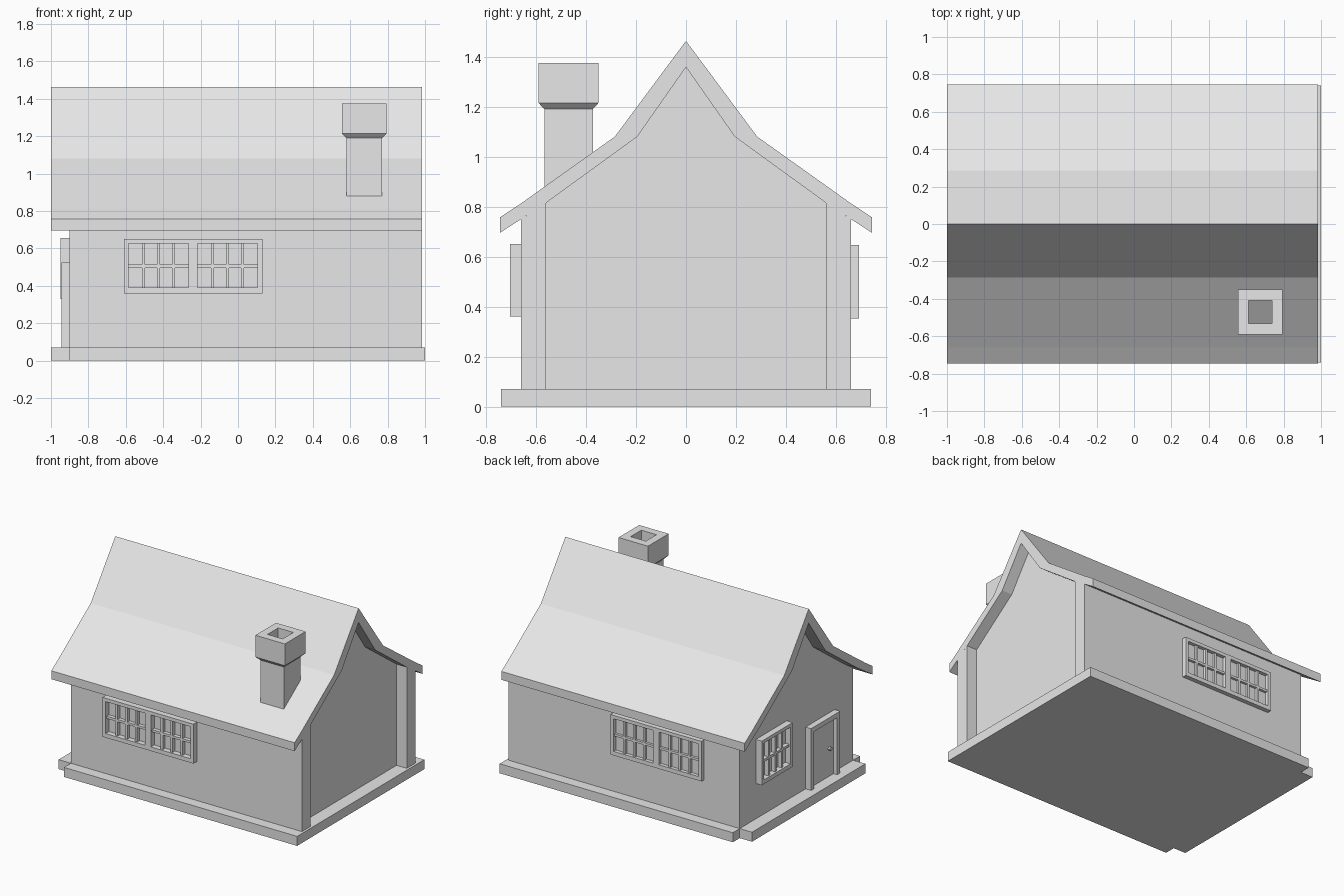
import bpy, bmesh, math
from mathutils import Matrix, Vector

cube = bpy.data.objects.get("Cube")
if cube:
    bpy.data.objects.remove(cube, do_unlink=True)

grey = bpy.data.materials.new("plain grey")
grey.use_nodes = True
grey.diffuse_color = (0.8, 0.8, 0.8, 1)
grey.node_tree.nodes["Principled BSDF"].inputs["Base Color"].default_value = (0.8, 0.8, 0.8, 1)


def finish(name, bm, matrix=None):
    bmesh.ops.recalc_face_normals(bm, faces=bm.faces)
    mesh = bpy.data.meshes.new(name)
    bm.to_mesh(mesh)
    bm.free()
    mesh.materials.append(grey)
    obj = bpy.data.objects.new(name, mesh)
    if matrix:
        obj.matrix_world = matrix
    bpy.context.collection.objects.link(obj)
    return obj


def add_box(bm, x, y, z):
    size = Matrix.Diagonal((x[1] - x[0], y[1] - y[0], z[1] - z[0], 1))
    mid = Matrix.Translation([(a + b) / 2 for a, b in (x, y, z)])
    bmesh.ops.create_cube(bm, size=1, matrix=mid @ size)


def prism(name, points, direction):
    """Extrude a flat outline along a direction."""
    bm = bmesh.new()
    face = bm.faces.new([bm.verts.new(p) for p in points])
    out = bmesh.ops.extrude_face_region(bm, geom=[face])
    moved = [v for v in out["geom"] if isinstance(v, bmesh.types.BMVert)]
    bmesh.ops.translate(bm, vec=Vector(direction), verts=moved)
    return finish(name, bm)


def mirrored(half):
    """Complete a half outline that runs from the ridge outwards."""
    return [(-y, z) for y, z in reversed(half) if y > 0] + half


# Floor slab with two notched corners
half = [(1, 0.74), (-0.9, 0.74), (-0.9, 0.66), (-1, 0.66)]
slab = half + [(x, -y) for x, y in reversed(half)]
prism("floor_slab", [(x, y, 0) for x, y in slab], (0, 0, 0.07))

# Roof shell
outer = [(0, 1.463), (0.285, 1.08), (0.66, 0.813), (0.745, 0.757)]
inner = [(0, 1.358), (0.195, 1.08), (0.56, 0.815), (0.745, 0.695)]
ring = mirrored(outer) + mirrored(inner)[::-1]
prism("roof", [(-1, y, z) for y, z in ring], (1.983, 0, 0))

# Walls reaching up to the underside of the roof
section = mirrored(inner[:3] + [(0.66, 0.75), (0.66, 0.07)])
prism("walls", [(-0.9, y, z) for y, z in section], (1.8, 0, 0))
for side, name in ((-1, "front_pilaster"), (1, "back_pilaster")):
    post = [(0.56, 0.07), (0.66, 0.07), (0.66, 0.75), (0.56, 0.815)]
    prism(name, [(0.9, side * y, z) for y, z in post], (0.083, 0, 0))

# Chimney: square rings lofted up the outside and down the flue
bm = bmesh.new()
loops = []
for w, d, z in ((0.095, 0.097, 0.8), (0.095, 0.097, 1.19), (0.12, 0.12, 1.215),
                (0.12, 0.12, 1.375), (0.062, 0.062, 1.375), (0.062, 0.062, 0.9)):
    loops.append([bm.verts.new((0.675 + w * a, -0.47 + d * b, z))
                  for a, b in ((-1, -1), (1, -1), (1, 1), (-1, 1))])
for low, high in zip(loops, loops[1:]):
    for i in range(4):
        j = (i + 1) % 4
        bm.faces.new((low[i], low[j], high[j], high[i]))
bm.faces.new(loops[0])
bm.faces.new(loops[-1])
finish("chimney", bm)


def window(name, matrix, width, z, depth, sashes, cols=4, rows=2):
    """Framed window in the local xz plane, facing local -y."""
    bm = bmesh.new()
    rim, mullion, bar = 0.025, 0.048, 0.017
    h = width / 2
    face = (-depth, 0.01)
    for x in ((-h, -h + rim), (h - rim, h)):
        add_box(bm, x, face, z)
    for zz in ((z[0], z[0] + rim + 0.005), (z[1] - rim, z[1])):
        add_box(bm, (-h + rim, h - rim), face, zz)
    # Glass backing
    add_box(bm, (-h + rim, h - rim), (-0.006, 0.01), (z[0] + rim, z[1] - rim))
    # Sashes with glazing bars set back from the frame
    pane = (width - 2 * rim - mullion * (sashes - 1)) / sashes
    bars = (-depth * 0.75, 0)
    low, high = z[0] + rim, z[1] - rim
    for s in range(sashes):
        x0 = -h + rim + s * (pane + mullion)
        if s:
            add_box(bm, (x0 - mullion, x0), face, (low, high))
        for c in range(1, cols):
            x = x0 + pane * c / cols
            add_box(bm, (x - bar / 2, x + bar / 2), bars, (low, high))
        for r in range(1, rows):
            zz = low + (high - low) * r / rows
            add_box(bm, (x0, x0 + pane), bars, (zz - bar / 2, zz + bar / 2))
    finish(name, bm, matrix)


def on_wall(x, y, degrees):
    return Matrix.Translation((x, y, 0)) @ Matrix.Rotation(math.radians(degrees), 4, "Z")


window("front_window", on_wall(-0.24, -0.66, 0), 0.74, (0.36, 0.65), 0.045, 2)
window("back_window", on_wall(-0.24, 0.66, 180), 0.74, (0.352, 0.647), 0.032, 2)
window("side_window", on_wall(-0.9, 0.292, -90), 0.36, (0.33, 0.655), 0.048, 1)

# Door in its casing on the same end as the side window
bm = bmesh.new()
for y in ((-0.445, -0.41), (-0.142, -0.107)):
    add_box(bm, (-0.945, -0.89), y, (0.07, 0.525))
add_box(bm, (-0.945, -0.89), (-0.41, -0.142), (0.49, 0.525))
finish("door_casing", bm)
bm = bmesh.new()
add_box(bm, (-0.915, -0.89), (-0.41, -0.142), (0.07, 0.49))
finish("door", bm)
bm = bmesh.new()
turn = Matrix.Translation((-0.92, -0.36, 0.275)) @ Matrix.Rotation(math.pi / 2, 4, "Y")
bmesh.ops.create_cone(bm, cap_ends=True, segments=8, radius1=0.014, radius2=0.014,
                      depth=0.025, matrix=turn)
finish("door_knob", bm)
